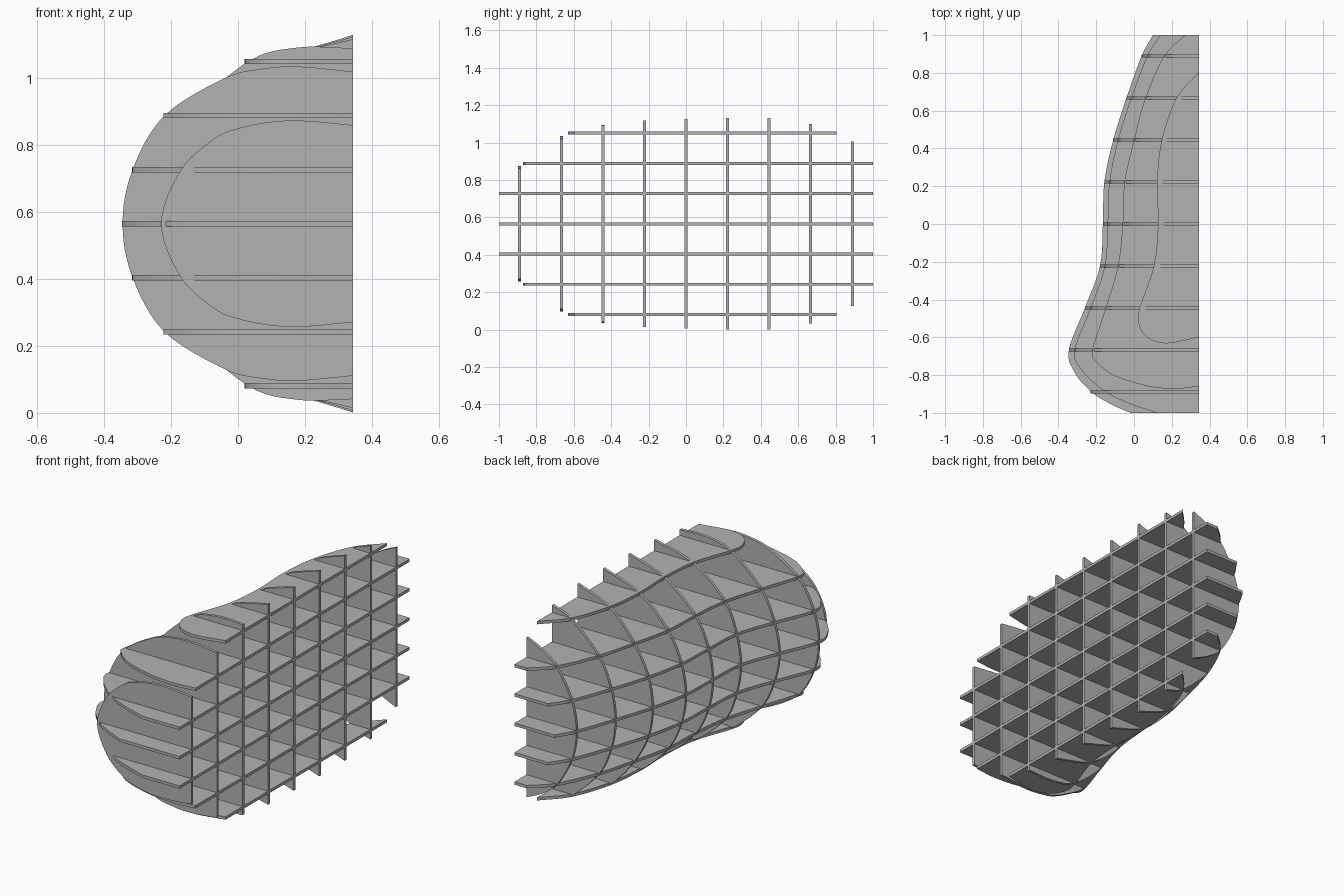
import bpy
import bmesh
from mathutils import Vector

cube = bpy.data.objects.get("Cube")
if cube:
    bpy.data.objects.remove(cube, do_unlink=True)

THICK = 0.016            # sheet thickness
BACK = 0.344             # flat mounting plane of the whole lattice
MID = 0.5655             # height of the symmetry plane
STEP_Y = 2 / 9           # spacing of the upright ribs
STEP_Z = 2 * MID / 7     # spacing of the level ribs

grey = bpy.data.materials.new("sheet grey")
grey.use_nodes = True
grey.diffuse_color = (0.45, 0.45, 0.45, 1)
grey.node_tree.nodes["Principled BSDF"].inputs["Base Color"].default_value = grey.diffuse_color


def smooth_path(points, steps=6):
    """Sample a Catmull-Rom curve through the given points."""
    pts = [Vector(p) for p in points]
    pts = [2 * pts[0] - pts[1]] + pts + [2 * pts[-1] - pts[-2]]
    path = []
    for a, b, c, d in zip(pts, pts[1:], pts[2:], pts[3:]):
        for i in range(steps):
            t = i / steps
            path.append(0.5 * (2 * b + (c - a) * t + (2 * a - 5 * b + 4 * c - d) * t ** 2
                               + (3 * b - a - 3 * c + d) * t ** 3))
    path.append(pts[-2])
    return path


def make_rib(name, outline, place, direction):
    """Extrude a closed flat outline into a thin sheet."""
    bm = bmesh.new()
    face = bm.faces.new([bm.verts.new(place(p)) for p in outline])
    extruded = bmesh.ops.extrude_face_region(bm, geom=[face])["geom"]
    moved = [v for v in extruded if isinstance(v, bmesh.types.BMVert)]
    bmesh.ops.translate(bm, verts=moved, vec=Vector(direction) * THICK)
    bmesh.ops.recalc_face_normals(bm, faces=bm.faces)
    mesh = bpy.data.meshes.new(name)
    bm.to_mesh(mesh)
    bm.free()
    mesh.materials.append(grey)
    rib = bpy.data.objects.new(name, mesh)
    bpy.context.collection.objects.link(rib)


# Front edge x where level ribs (middle to outermost) cross each upright rib, front to back
crossings = [
    [-0.23, -0.17],
    [-0.345, -0.315, -0.22],
    [-0.26, -0.23, -0.15, 0.03],
    [-0.18, -0.155, -0.085, 0.105],
    [-0.165, -0.14, -0.06, 0.127],
    [-0.157, -0.13, -0.05, 0.122],
    [-0.11, -0.085, 0, 0.147],
    [-0.04, -0.015, 0.06, 0.225],
    [0.04, 0.07, 0.16],
]

# Remaining (x, z) points of each upright rib, up to the mounting plane
crowns = [
    [(-0.07, 0.82), (0, 0.85), (0.1, 0.87), (0.2, 0.873), (BACK, 0.86)],
    [(-0.04, 1), (0.07, 1.028), (0.18, 1.035), (BACK, 1.02)],
    [(0.18, 1.092), (BACK, 1.09)],
    [(BACK, 1.117)],
    [(BACK, 1.125)],
    [(BACK, 1.13)],
    [(BACK, 1.13)],
    [(BACK, 1.098)],
    [(0.25, 0.96), (BACK, 1.005)],
]

# Upright ribs, mirrored about the symmetry plane
for n, (row, crown) in enumerate(zip(crossings, crowns)):
    y = (n - 4) * STEP_Y - THICK / 2
    upper = [(x, MID + k * STEP_Z) for k, x in enumerate(row)] + crown
    lower = [(x, 2 * MID - z) for x, z in upper[:0:-1]]
    make_rib(f"upright_rib_{n + 1}", smooth_path(lower + upper),
             lambda p: (p.x, y, p.y), (0, 1, 0))

# Rounded front (x, y) and rear end of each level rib, middle to outermost
noses = [
    [(-0.02, -1), (-0.13, -0.95), (-0.23, -0.885), (-0.315, -0.785)],
    [(0.12, -1), (-0.04, -0.945), (-0.17, -0.875), (-0.28, -0.77)],
    [(BACK, -0.86), (0.22, -0.872), (0.08, -0.86), (-0.1, -0.805), (-0.2, -0.73)],
    [(BACK, -0.6), (0.17, -0.632), (0.07, -0.6), (0.025, -0.53)],
]
tails = [(0.1, 1), (0.14, 1), (0.27, 1), (BACK, 0.805)]

# Level ribs, the outer ones repeated above and below the middle
for k, (nose, tail) in enumerate(zip(noses, tails)):
    body = [(row[k], (n - 4) * STEP_Y) for n, row in enumerate(crossings)
            if k < len(row) and not (n == 0 and k < 2)]
    outline = smooth_path(nose + body + [tail])
    for end, index in ((outline[-1].y, len(outline)), (outline[0].y, 0)):
        if abs(end) == 1:
            outline.insert(index, Vector((BACK, end)))
    for side, label in ((1, "upper"), (-1, "lower")):
        if k == 0 and side < 0:
            continue
        z = MID + side * k * STEP_Z - THICK / 2
        name = f"{label}_level_rib_{k}" if k else "middle_level_rib"
        make_rib(name, outline, lambda p: (p.x, p.y, z), (0, 0, 1))
